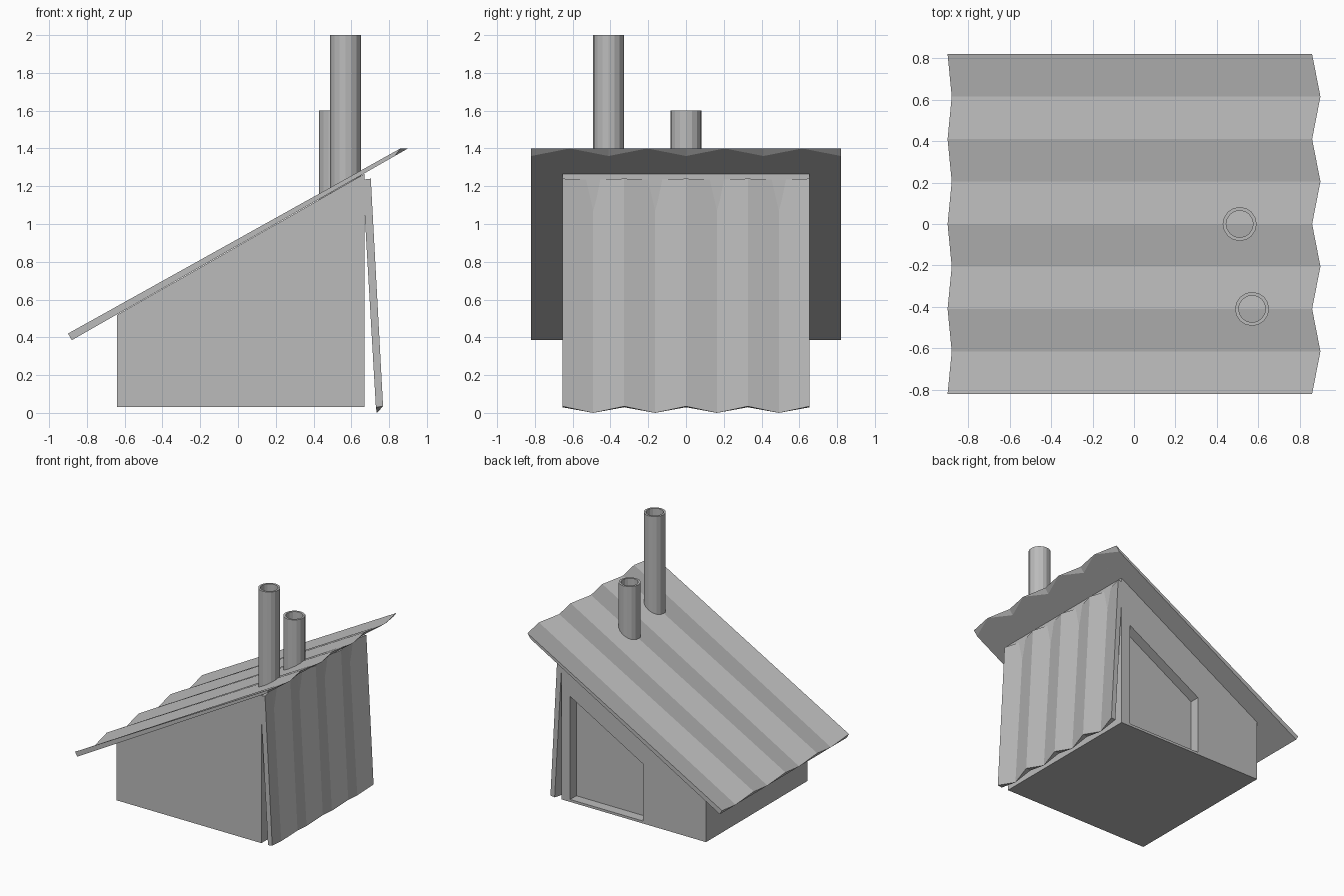
import bpy, bmesh, math

cube = bpy.data.objects.get("Cube")
if cube:
    bpy.data.objects.remove(cube, do_unlink=True)

grey = bpy.data.materials.new("plain grey")
grey.use_nodes = True
colour = (0.5, 0.5, 0.5, 1)
grey.diffuse_color = colour
grey.node_tree.nodes["Principled BSDF"].inputs["Base Color"].default_value = colour


def finish(name, bm):
    bmesh.ops.recalc_face_normals(bm, faces=bm.faces[:])
    mesh = bpy.data.meshes.new(name)
    bm.to_mesh(mesh)
    bm.free()
    mesh.materials.append(grey)
    obj = bpy.data.objects.new(name, mesh)
    bpy.context.collection.objects.link(obj)
    return obj


def loft(name, loops, ring=False):
    """Skin matching loops; cap both ends, or join the last loop to the first."""
    bm = bmesh.new()
    rows = [[bm.verts.new(p) for p in loop] for loop in loops]
    pairs = list(zip(rows, rows[1:]))
    if ring:
        pairs.append((rows[-1], rows[0]))
    else:
        bm.faces.new(rows[0])
        bm.faces.new(rows[-1])
    for a, b in pairs:
        for i in range(len(a)):
            j = (i + 1) % len(a)
            bm.faces.new((a[i], a[j], b[j], b[i]))
    return finish(name, bm)


def corrugated_sheet(name, half_width, ridge, base, valley, folds=8):
    """Folded top over a flat underside; each line is a pair of (x, z) ends."""
    bm = bmesh.new()
    tops, unders = [], []
    for i in range(folds + 1):
        y = half_width * (2 * i / folds - 1)
        line = lambda ends: [bm.verts.new((x, y, z)) for x, z in ends]
        if i % 2:
            top = line(valley)
            under = top
        else:
            top, under = line(ridge), line(base)
        tops.append(top)
        unders.append(under)
    for i in range(folds):
        for row in (tops, unders):
            a, b = row[i], row[i + 1]
            bm.faces.new((a[0], a[1], b[1], b[0]))
        for end in (0, 1):
            corners = [tops[i][end], tops[i + 1][end], unders[i + 1][end], unders[i][end]]
            bm.faces.new(list(dict.fromkeys(corners)))
    for i in (0, folds):
        bm.faces.new((tops[i][0], tops[i][1], unders[i][1], unders[i][0]))
    return finish(name, bm)


def tube(name, x, y, bottom, top, outer=0.082, inner=0.065, sides=16):
    def circle(r, z):
        angles = [2 * math.pi * k / sides for k in range(sides)]
        return [(x + r * math.cos(a), y + r * math.sin(a), z) for a in angles]
    loft(name, [circle(outer, bottom), circle(outer, top),
                circle(inner, top), circle(inner, bottom)], ring=True)


def slanted_panel(x0, x1, z0, drop, y):
    """Four-sided outline whose top runs parallel to the roof."""
    slope = lambda x: 0.385 + 0.57 * (x + 0.88) - drop
    return [(x0, y, z0), (x1, y, z0), (x1, y, slope(x1)), (x0, y, slope(x0))]


# Hut body with a recessed opening on its rear wall
side = 0.655
loft("hut_body", [
    slanted_panel(-0.64, 0.67, 0.03, 0.003, -side),
    slanted_panel(-0.64, 0.67, 0.03, 0.003, side),
    slanted_panel(-0.07, 0.59, 0.05, 0.33, side),
    slanted_panel(-0.07, 0.59, 0.05, 0.33, side - 0.08),
])

# Sloping roof and the sheet leaning on the tall wall
corrugated_sheet("roof", 0.82,
                 ridge=[(-0.90, 0.42), (0.86, 1.40)],
                 base=[(-0.88, 0.385), (0.83, 1.36)],
                 valley=[(-0.88, 0.385), (0.90, 1.40)])
corrugated_sheet("leaning_sheet", side,
                 ridge=[(0.703, 1.24), (0.768, 0.035)],
                 base=[(0.66, 1.235), (0.73, 0.03)],
                 valley=[(0.66, 1.235), (0.735, 0.0)])

# Chimney pipes
tube("tall_chimney", 0.57, -0.41, 1.1, 2.0)
tube("short_chimney", 0.51, 0.0, 1.06, 1.6)
